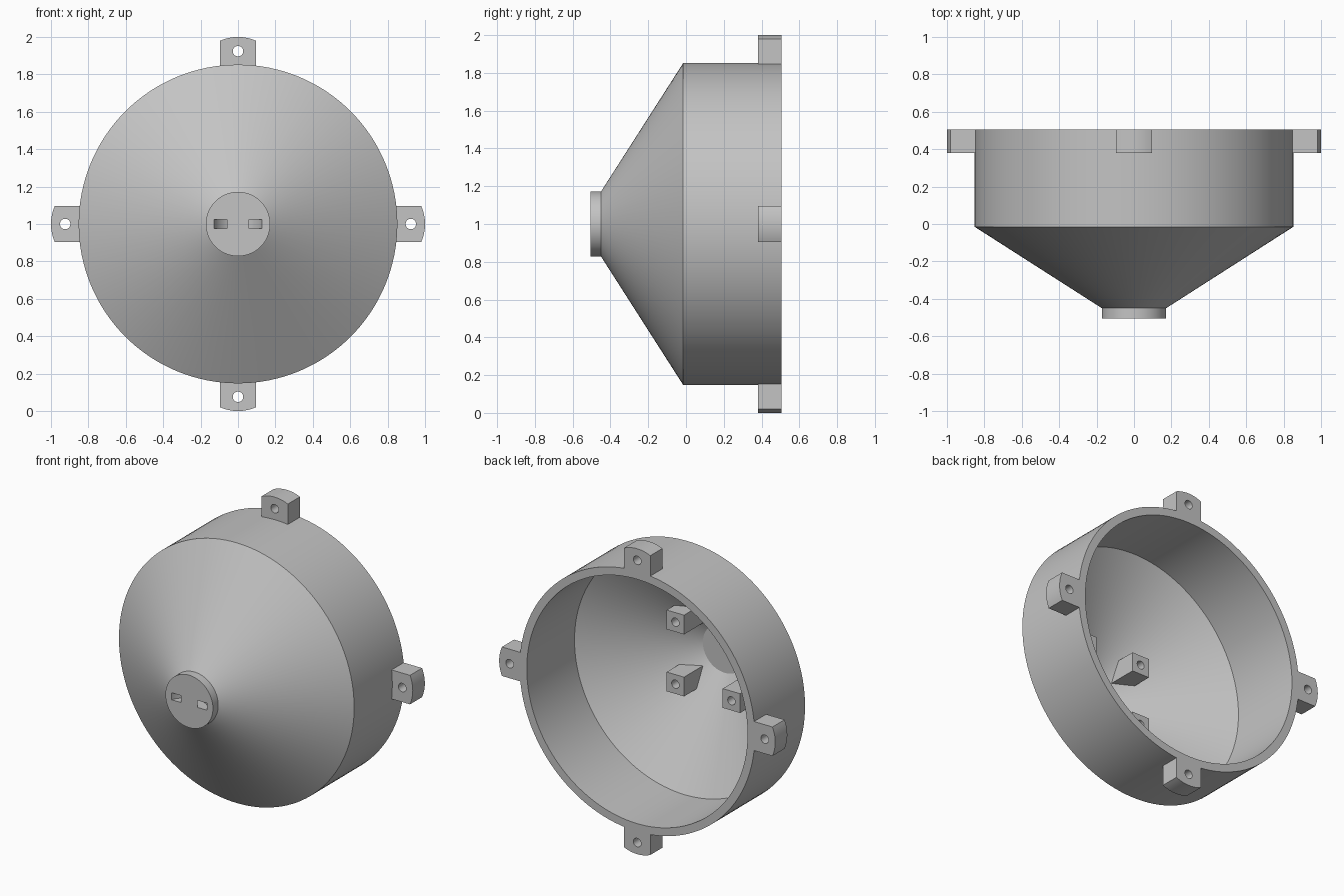
import bpy, bmesh
from math import sin, cos, pi, radians
from mathutils import Matrix, Vector

cube = bpy.data.objects.get("Cube")
if cube:
    bpy.data.objects.remove(cube, do_unlink=True)

grey = bpy.data.materials.new("plain grey")
grey.use_nodes = True
GREY = (0.55, 0.55, 0.55, 1)
grey.diffuse_color = GREY
grey.node_tree.nodes["Principled BSDF"].inputs["Base Color"].default_value = GREY

CENTRE = Matrix.Translation((0, 0, 1))   # the round axis runs along y at z = 1
BACK = 0.505
FRONT = -0.505


def finish(name, bm, matrix=CENTRE):
    bmesh.ops.recalc_face_normals(bm, faces=bm.faces)
    bm.transform(matrix)
    mesh = bpy.data.meshes.new(name)
    bm.to_mesh(mesh)
    bm.free()
    mesh.materials.append(grey)
    obj = bpy.data.objects.new(name, mesh)
    bpy.context.collection.objects.link(obj)
    return obj


def circle(radius, y, n, x=0, z=0):
    return [Vector((x + radius * cos(2 * pi * i / n), y, z + radius * sin(2 * pi * i / n)))
            for i in range(n)]


def loft(name, rings, matrix=CENTRE):
    """Skin a row of equal rings and cap both ends."""
    bm = bmesh.new()
    loops = [[bm.verts.new(p) for p in ring] for ring in rings]
    for a, b in zip(loops, loops[1:]):
        for i in range(len(a)):
            j = (i + 1) % len(a)
            bm.faces.new((a[i], a[j], b[j], b[i]))
    bm.faces.new(loops[0])
    bm.faces.new(loops[-1])
    return finish(name, bm, matrix)


def prism(name, outline, offset, matrix=CENTRE):
    pts = [Vector(p) for p in outline]
    return loft(name, [pts, [p + Vector(offset) for p in pts]], matrix)


def activate(obj):
    bpy.ops.object.select_all(action='DESELECT')
    obj.select_set(True)
    bpy.context.view_layer.objects.active = obj


def cut(obj, cutter):
    mod = obj.modifiers.new("cut", 'BOOLEAN')
    mod.operation = 'DIFFERENCE'
    mod.solver = 'EXACT'
    mod.object = cutter
    activate(obj)
    bpy.ops.object.modifier_apply(modifier=mod.name)
    bpy.data.objects.remove(cutter, do_unlink=True)


def smooth(obj):
    activate(obj)
    bpy.ops.object.shade_smooth_by_angle(angle=radians(25))


# Hollow shell: front cap, cone, drum, rim, then back down the inside
profile = [(0.172, FRONT), (0.172, -0.45), (0.852, -0.015), (0.852, BACK),
           (0.80, BACK), (0.80, 0.011), (0.158, -0.40)]
shell = loft("funnel_shell", [circle(r, y, 128) for r, y in profile])

# Curved strap tunnel linking the two slots in the front cap
arc = [pi * i / 24 for i in range(25)]
outline = [(0.136 * cos(a), -0.55 + 0.136 * sin(a), -0.023) for a in arc]
outline += [(0.074 * cos(a), -0.55 + 0.074 * sin(a), -0.023) for a in reversed(arc)]
cut(shell, prism("tunnel_cutter", outline, (0, 0, 0.046)))
smooth(shell)

# Four drilled mounting lugs with rounded outer ends
LUG_W, LUG_R = 0.095, 0.235
for i, side in enumerate(("top", "left", "bottom", "right")):
    turn = CENTRE @ Matrix.Rotation(i * pi / 2, 4, 'Y')
    xs = [LUG_W * (1 - k / 6) for k in range(13)]
    outline = [(x, 0.38, 1 - LUG_R + (LUG_R ** 2 - x * x) ** 0.5) for x in xs]
    outline += [(-LUG_W, 0.38, 0.825), (LUG_W, 0.38, 0.825)]
    lug = prism("mounting_lug_" + side, outline, (0, BACK - 0.38, 0), turn)
    cut(lug, prism("hole_cutter", circle(0.028, 0.3, 32, 0, 0.924), (0, 0.3, 0), turn))
    smooth(lug)


# Four square screw posts, their feet following the cone wall
def cone_wall(x, z):
    r = (x * x + z * z) ** 0.5
    return -0.015 - (0.80 - r) / 1.563


POST, HALF, POST_TOP = 0.203, 0.063, -0.18
for sx, x_name in ((1, "left"), (-1, "right")):
    for sz, z_name in ((1, "upper"), (-1, "lower")):
        cx, cz = sx * POST, sz * POST
        corners = [(cx + a * HALF, cz + b * HALF)
                   for a, b in ((-1, -1), (1, -1), (1, 1), (-1, 1))]
        top = [Vector((x, POST_TOP, z)) for x, z in corners]
        foot = [Vector((x, cone_wall(x, z), z)) for x, z in corners]
        post = loft(f"screw_post_{z_name}_{x_name}", [top, foot])
        cut(post, prism("hole_cutter", circle(0.027, -0.1, 32, cx, cz), (0, -0.2, 0)))
        smooth(post)
bpy.ops.object.select_all(action='DESELECT')
